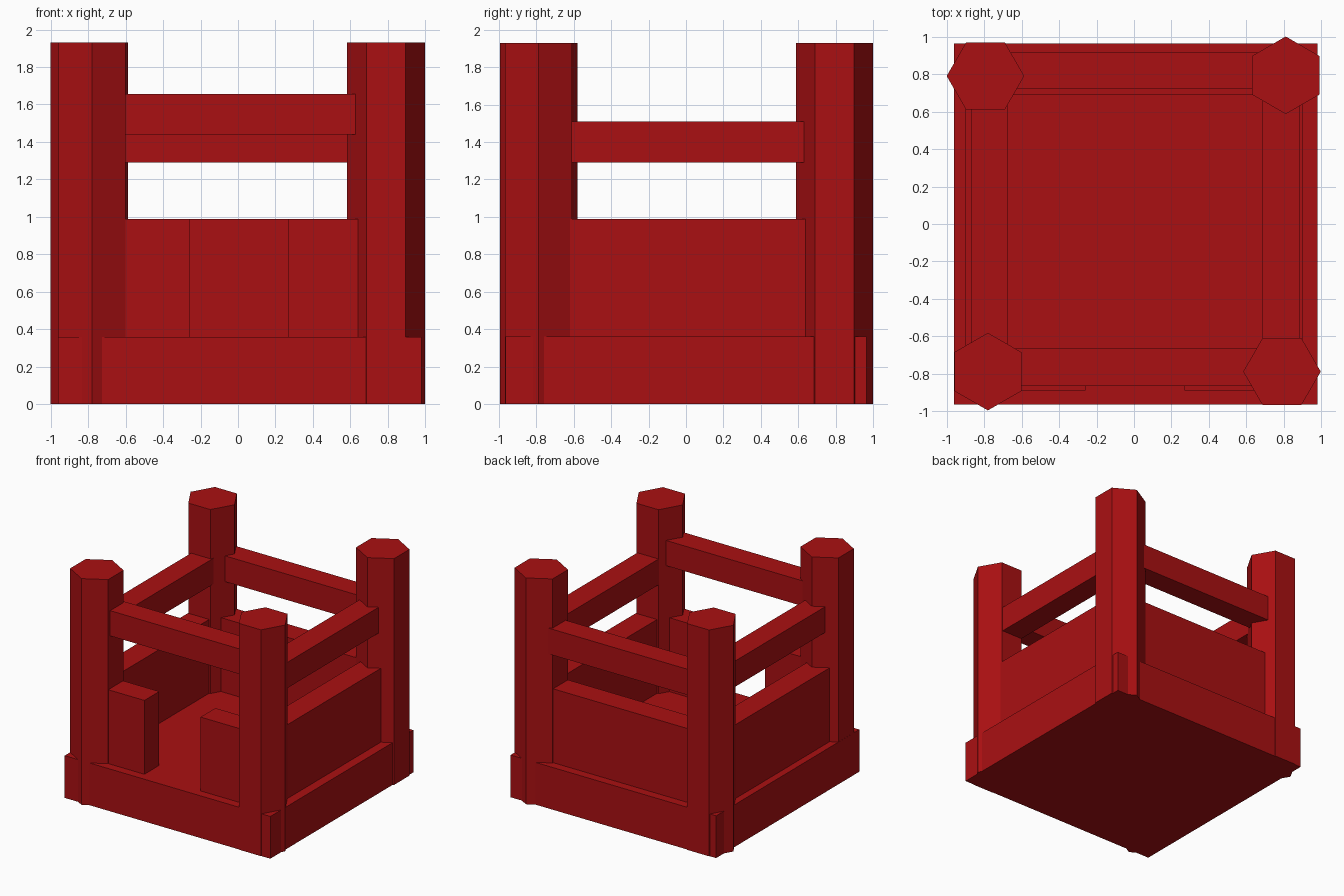
import bpy
from math import radians

cube = bpy.data.objects.get("Cube")
if cube:
    bpy.data.objects.remove(cube, do_unlink=True)

# Single painted colour
red = bpy.data.materials.new("dark_red")
red.use_nodes = True
colour = (0.40, 0.005, 0.006, 1)
red.diffuse_color = colour
red.node_tree.nodes["Principled BSDF"].inputs["Base Color"].default_value = colour


def box(name, x, y, z):
    """Box spanning the (low, high) pair on each axis."""
    bpy.ops.mesh.primitive_cube_add(size=1)
    obj = bpy.context.object
    obj.name = name
    obj.location = [(a + b) / 2 for a, b in (x, y, z)]
    obj.scale = [b - a for a, b in (x, y, z)]
    bpy.ops.object.transform_apply(location=False, rotation=False, scale=True)
    obj.data.materials.append(red)


def post(name, x, y, turn):
    """Hexagonal corner post; turn is the angle of its first corner."""
    height = 1.93
    bpy.ops.mesh.primitive_cylinder_add(
        vertices=6, radius=0.207, depth=height,
        location=(x, y, height / 2), rotation=(0, 0, radians(turn)))
    obj = bpy.context.object
    obj.name = name
    obj.data.materials.append(red)


# Solid base
FLOOR = 0.36
box("base", (-0.96, 0.98), (-0.964, 0.964), (0, FLOOR))

# Corner posts, turned alternately (a cylinder's first corner lies along y)
post("front_right_post", -0.78, -0.788, 0)
post("front_left_post", 0.79, -0.788, 30)
post("back_left_post", 0.81, 0.794, 0)
post("back_right_post", -0.793, 0.79, 30)

# Low wall panels, with a doorway in the front
wall = (FLOOR, 0.99)
span = (-0.79, 0.79)
box("front_right_panel", (-0.79, -0.26), (-0.89, -0.69), wall)
box("front_left_panel", (0.27, 0.79), (-0.89, -0.69), wall)
box("back_panel", span, (0.69, 0.89), wall)
box("right_panel", (-0.90, -0.70), span, wall)
box("left_panel", (0.70, 0.90), span, wall)

# Upper rails, the front one set higher
rail = (1.29, 1.51)
box("front_rail", span, (-0.865, -0.665), (1.44, 1.655))
box("back_rail", span, (0.72, 0.915), rail)
box("right_rail", (-0.87, -0.675), span, rail)
box("left_rail", (0.685, 0.885), span, rail)
